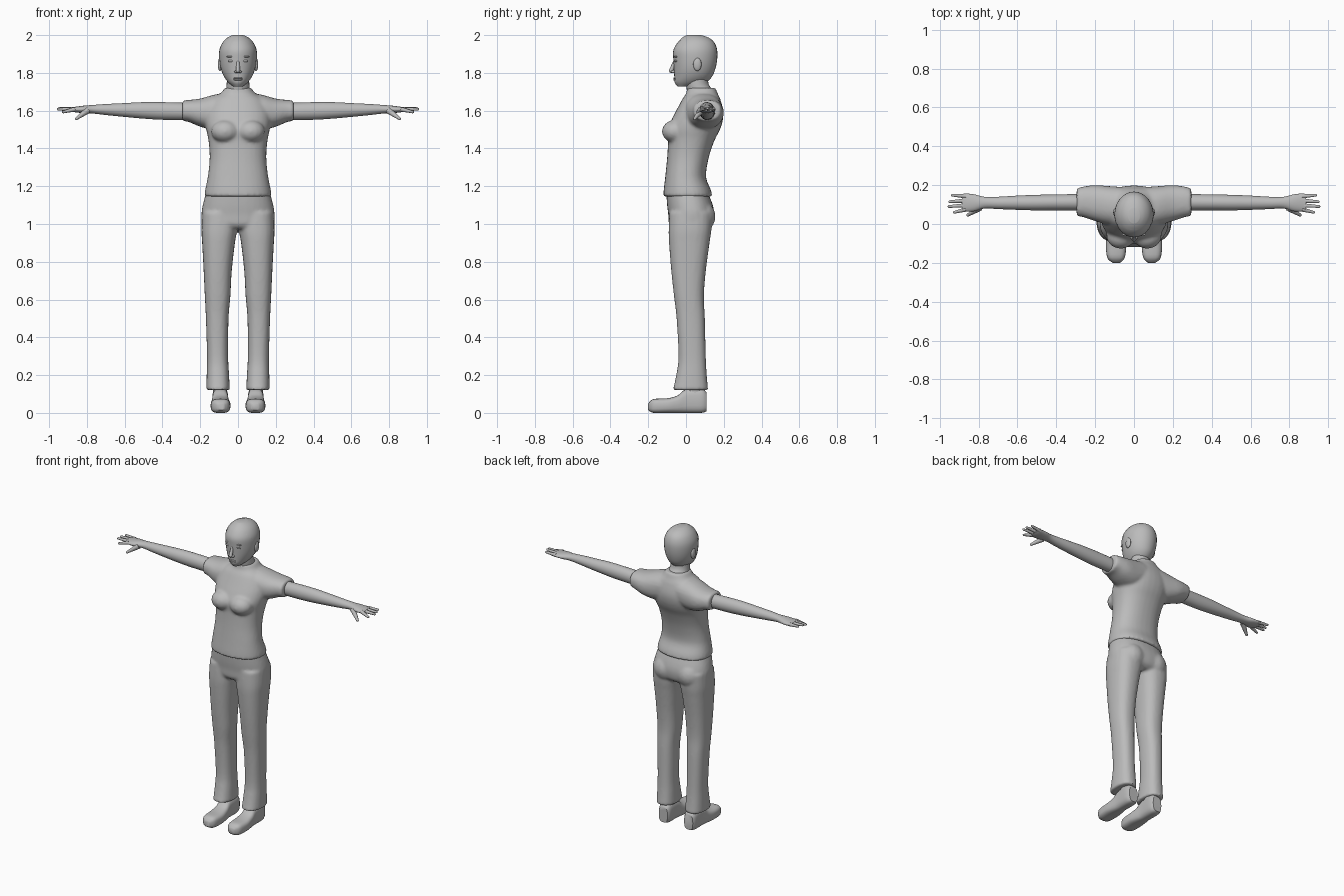
import bpy, bmesh, math
from mathutils import Vector, Matrix

cube = bpy.data.objects.get("Cube")
if cube:
    bpy.data.objects.remove(cube)

grey = bpy.data.materials.new("plain_grey")
grey.use_nodes = True
colour = (0.5, 0.5, 0.5, 1)
grey.diffuse_color = colour
grey.node_tree.nodes["Principled BSDF"].inputs["Base Color"].default_value = colour

SIDES = (("left", 1), ("right", -1))


def spline(a, b, c, d, t):
    """Smooth curve value between b and c."""
    return b + t / 2 * (c - a + t * (2*a - 5*b + 4*c - d + t * (3*(b - c) + d - a)))


def loft(bm, axis, rings, side=1, power=2.0, sides=24, steps=4):
    """Skin rings given as (position, u_min, u_max, v_min, v_max) along an axis."""
    dense = []
    for i in range(len(rings) - 1):
        near = [rings[max(0, min(len(rings) - 1, i + k))] for k in (-1, 0, 1, 2)]
        for s in range(steps):
            dense.append([spline(*vals, s / steps) for vals in zip(*near)])
    dense.append(rings[-1])
    loops = []
    for p, u0, u1, v0, v1 in dense:
        loop = []
        for k in range(sides):
            c, s = math.cos(math.tau * k / sides), math.sin(math.tau * k / sides)
            u = (u0 + u1) / 2 + (u1 - u0) / 2 * math.copysign(abs(c) ** (2 / power), c)
            v = (v0 + v1) / 2 + (v1 - v0) / 2 * math.copysign(abs(s) ** (2 / power), s)
            x, y, z = {"x": (p, u, v), "y": (u, p, v), "z": (u, v, p)}[axis]
            loop.append(bm.verts.new((x * side, y, z)))
        loops.append(loop)
    for a, b in zip(loops, loops[1:]):
        for k in range(sides):
            j = (k + 1) % sides
            bm.faces.new((a[k], a[j], b[j], b[k]))
    bm.faces.new(loops[0])
    bm.faces.new(loops[-1])


def wide(*rings):
    """Rings symmetric about the middle: (z, half_width, front, back)."""
    return [(z, -w, w, f, b) for z, w, f, b in rings]


def ball(bm, centre, radii):
    m = Matrix.Translation(centre) @ Matrix.Diagonal((*radii, 1))
    bmesh.ops.create_uvsphere(bm, u_segments=16, v_segments=10, radius=1, matrix=m)


def taper(bm, start, end, r1, r2):
    """Tapered rod with a rounded tip."""
    a, b = Vector(start), Vector(end)
    turn = (b - a).to_track_quat("Z", "Y").to_matrix().to_4x4()
    bmesh.ops.create_cone(bm, cap_ends=True, segments=10, radius1=r1, radius2=r2,
                          depth=(b - a).length, matrix=Matrix.Translation((a + b) / 2) @ turn)
    ball(bm, b, (r2, r2, r2))


def finish(name, bm, blend=False):
    bmesh.ops.recalc_face_normals(bm, faces=bm.faces)
    mesh = bpy.data.meshes.new(name)
    bm.to_mesh(mesh)
    bm.free()
    obj = bpy.data.objects.new(name, mesh)
    bpy.context.collection.objects.link(obj)
    bpy.ops.object.select_all(action="DESELECT")
    obj.select_set(True)
    bpy.context.view_layer.objects.active = obj
    if blend:
        # Fuse overlapping volumes into one soft skin
        fuse = obj.modifiers.new("fuse", "REMESH")
        fuse.mode, fuse.voxel_size = "VOXEL", 0.009
        relax = obj.modifiers.new("relax", "SMOOTH")
        relax.factor, relax.iterations = 0.5, 5
        for mod in ("fuse", "relax"):
            bpy.ops.object.modifier_apply(modifier=mod)
    obj.data.materials.clear()
    obj.data.materials.append(grey)
    bpy.ops.object.shade_smooth_by_angle(angle=math.radians(45))
    return obj


# Shirt: trunk, bust and short sleeves
bm = bmesh.new()
loft(bm, "z", wide((1.145, .178, -.12, .14), (1.18, .174, -.118, .132), (1.25, .16, -.11, .106),
                   (1.35, .15, -.1, .12), (1.44, .156, -.095, .15), (1.5, .168, -.098, .18),
                   (1.55, .175, -.078, .195), (1.6, .17, -.052, .197), (1.66, .14, -.02, .182),
                   (1.69, .095, .0, .168), (1.72, .07, .006, .157)), power=2.3, sides=32)
for _, s in SIDES:
    ball(bm, (s * .068, -.06, 1.49), (.075, .068, .06))
    loft(bm, "x", [(.05, .0, .19, 1.52, 1.695), (.125, -.005, .195, 1.5, 1.685),
                   (.2, .015, .2, 1.515, 1.664), (.26, .035, .193, 1.54, 1.657),
                   (.295, .04, .183, 1.545, 1.654)], side=s, power=2.3)
finish("shirt", bm, blend=True)

# Trousers: hips, seat and flared legs
bm = bmesh.new()
loft(bm, "z", wide((1.17, .168, -.105, .115), (1.1, .187, -.1, .142), (1.05, .194, -.094, .15),
                   (1.0, .19, -.09, .14), (.975, .18, -.07, .11)), power=2.3, sides=32)
for _, s in SIDES:
    ball(bm, (s * .085, .075, 1.04), (.085, .082, .085))
    loft(bm, "z", [(1.06, .0, .19, -.088, .14), (.97, .004, .194, -.092, .135),
                   (.9, .016, .19, -.09, .125), (.75, .033, .182, -.078, .105),
                   (.62, .04, .176, -.064, .095), (.5, .05, .17, -.05, .1),
                   (.3, .052, .164, -.04, .105), (.2, .047, .166, -.052, .11),
                   (.12, .043, .168, -.07, .118)], side=s, power=2.4)
finish("trousers", bm, blend=True)

for label, s in SIDES:
    # Shoe with a covered ankle
    bm = bmesh.new()
    loft(bm, "y", [(-.2, .072, .11, .015, .05), (-.172, .047, .138, .0, .073),
                   (-.1, .04, .145, .0, .077), (-.045, .046, .14, .0, .092),
                   (-.0, .052, .136, .0, .125), (.08, .052, .136, .0, .13),
                   (.108, .062, .126, .008, .11)], side=s, power=3)
    loft(bm, "z", [(.06, .055, .133, -.0, .1), (.2, .06, .13, .0, .09)], side=s)
    finish(label + "_shoe", bm)

    # Arm running into the palm, then fingers and thumb
    bm = bmesh.new()
    loft(bm, "x", [(.24, .07, .155, 1.55, 1.64), (.4, .07, .152, 1.552, 1.645),
                   (.5, .07, .15, 1.558, 1.645), (.6, .073, .146, 1.567, 1.64),
                   (.7, .077, .14, 1.577, 1.635), (.77, .08, .14, 1.585, 1.63),
                   (.82, .066, .152, 1.587, 1.626), (.865, .064, .157, 1.592, 1.62),
                   (.885, .07, .153, 1.598, 1.618)], side=s)
    for y, tip in ((.075, (.925, .06, 1.593)), (.096, (.952, .09, 1.608)),
                   (.12, (.948, .115, 1.612)), (.143, (.935, .148, 1.612))):
        taper(bm, (s * .865, y, 1.607), (s * tip[0], tip[1], tip[2]), .012, .007)
    taper(bm, (s * .795, .083, 1.602), (s * .855, .046, 1.558), .018, .008)
    finish(label + "_arm", bm)

# Neck
bm = bmesh.new()
loft(bm, "z", wide((1.65, .075, .01, .16), (1.7, .065, .006, .15), (1.74, .06, .0, .12),
                   (1.8, .058, .0, .115)))
finish("neck", bm)

# Head
bm = bmesh.new()
head_rings = wide((1.728, .025, -.045, .02), (1.75, .052, -.06, .1), (1.78, .074, -.062, .135),
                  (1.82, .09, -.064, .153), (1.87, .098, -.067, .163), (1.92, .097, -.067, .163),
                  (1.96, .08, -.045, .148), (1.985, .055, -.018, .118), (1.998, .028, .005, .08))
loft(bm, "z", head_rings, sides=32)
finish("head", bm)

# Close-fitting hair behind a slanted hairline
bm = bmesh.new()
loft(bm, "z", head_rings, sides=32)
middle = Vector((0, .045, 1.87))
bmesh.ops.transform(bm, verts=bm.verts, matrix=Matrix.Translation(middle)
                    @ Matrix.Scale(1.016, 4) @ Matrix.Translation(-middle))
bmesh.ops.bisect_plane(bm, geom=bm.verts[:] + bm.edges[:] + bm.faces[:], clear_inner=True,
                       plane_co=(0, -.03, 1.975), plane_no=(0, .86, .51))
finish("hair", bm)

# Face details
bm = bmesh.new()
taper(bm, (0, -.061, 1.862), (0, -.078, 1.812), .007, .012)
for _, s in SIDES:
    ball(bm, (s * .011, -.068, 1.806), (.009, .012, .007))
finish("nose", bm)

bm = bmesh.new()
for z in (1.772, 1.764):
    ball(bm, (0, -.058, z), (.023, .009, .005))
finish("lips", bm)

for label, s in SIDES:
    for part, centre, radii in (("eye", (.037, -.052, 1.863), (.017, .01, .007)),
                                ("brow", (.037, -.052, 1.886), (.024, .011, .005)),
                                ("ear", (.096, .06, 1.845), (.011, .022, .035))):
        bm = bmesh.new()
        ball(bm, (s * centre[0], centre[1], centre[2]), radii)
        finish(label + "_" + part, bm)
